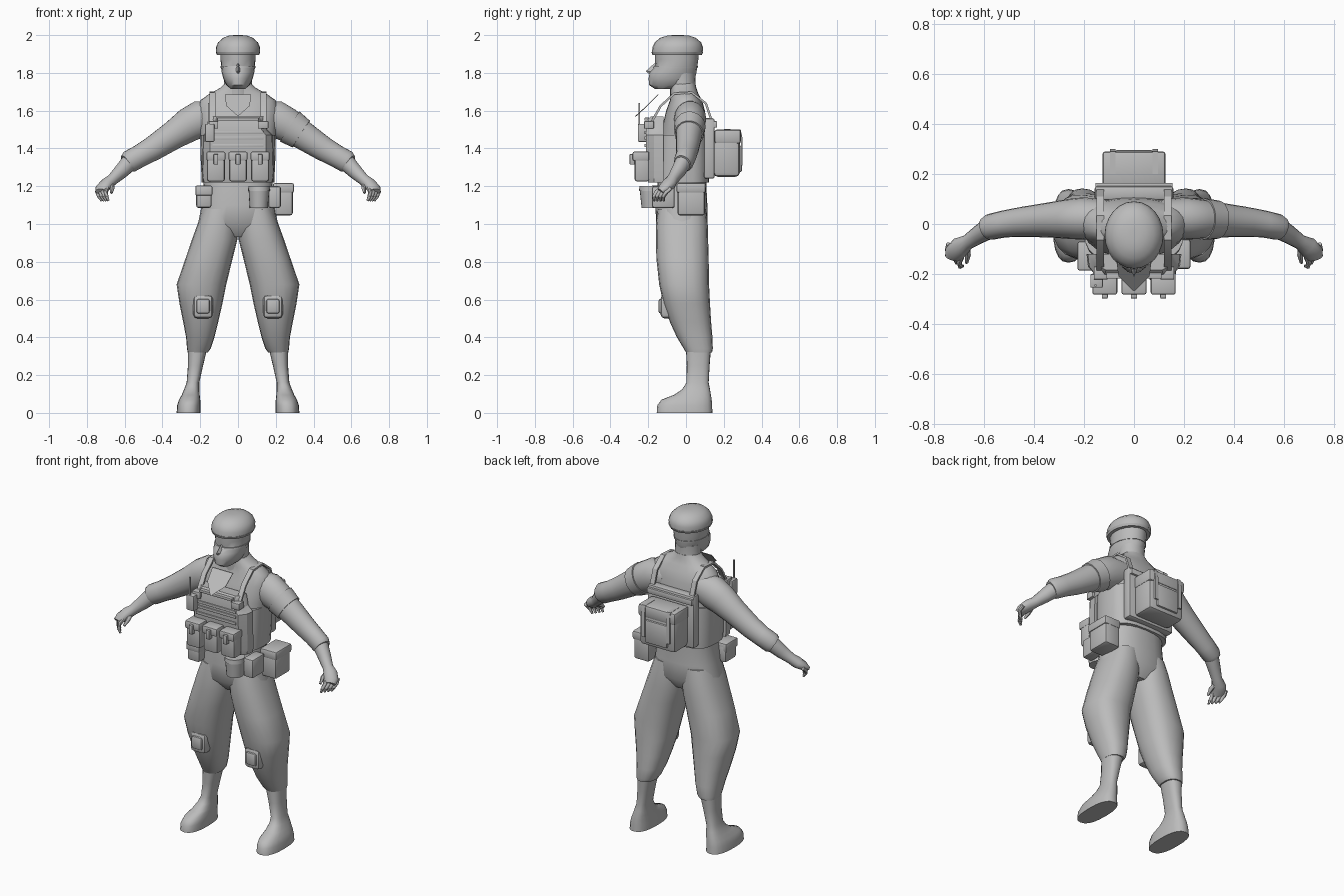
import bpy, bmesh, math
from mathutils import Vector

grey = bpy.data.materials.new("plain grey")
grey.diffuse_color = (0.5, 0.5, 0.5, 1)


def finish(name, bm, angle=40):
    bmesh.ops.recalc_face_normals(bm, faces=bm.faces[:])
    me = bpy.data.meshes.new(name)
    bm.to_mesh(me)
    bm.free()
    me.materials.append(grey)
    ob = bpy.data.objects.new(name, me)
    bpy.context.collection.objects.link(ob)
    bpy.ops.object.select_all(action='DESELECT')
    ob.select_set(True)
    bpy.context.view_layer.objects.active = ob
    bpy.ops.object.shade_smooth_by_angle(angle=math.radians(angle))
    return ob


def loft(name, rings, angle=40):
    """Skin a list of equal point rings and cap both ends."""
    bm = bmesh.new()
    vs = [[bm.verts.new(p) for p in r] for r in rings]
    n = len(vs[0])
    for a, b in zip(vs, vs[1:]):
        for i in range(n):
            j = (i + 1) % n
            bm.faces.new((a[i], a[j], b[j], b[i]))
    bm.faces.new(vs[0])
    bm.faces.new(vs[-1])
    return finish(name, bm, angle)


def curve_pt(a, power):
    c, s = math.cos(a), math.sin(a)
    return (math.copysign(abs(c) ** power, c), math.copysign(abs(s) ** power, s))


def stack(name, rows, s=1, n=20, power=0.85, angle=40):
    """Horizontal rings from rows of (z, x0, x1, y0, y1)."""
    rings = []
    for z, x0, x1, y0, y1 in rows:
        r = []
        for i in range(n):
            c, d = curve_pt(2 * math.pi * i / n, power)
            r.append((s * ((x0 + x1) / 2 + c * (x1 - x0) / 2),
                      (y0 + y1) / 2 + d * (y1 - y0) / 2, z))
        rings.append(r)
    return loft(name, rings, angle)


def body(rows):
    return [(z, -w, w, y0, y1) for z, w, y0, y1 in rows]


def limb(name, rows, s=1, n=14, angle=45):
    """Tube through rows of (x, y, z, radius up, radius sideways)."""
    pts = [Vector((s * r[0], r[1], r[2])) for r in rows]
    rings = []
    for i, (p, r) in enumerate(zip(pts, rows)):
        t = (pts[min(i + 1, len(pts) - 1)] - pts[max(i - 1, 0)]).normalized()
        side = t.cross(Vector((0, 0, 1))).normalized()
        up = side.cross(t)
        rings.append([p + side * math.cos(a) * r[4] + up * math.sin(a) * r[3]
                      for a in (2 * math.pi * k / n for k in range(n))])
    return loft(name, rings, angle)


def box(name, x0, x1, y0, y1, z0, z1, bev=0.008):
    bm = bmesh.new()
    bmesh.ops.create_cube(bm, size=1)
    for v in bm.verts:
        v.co = ((x0 + x1) / 2 + v.co.x * (x1 - x0), (y0 + y1) / 2 + v.co.y * (y1 - y0),
                (z0 + z1) / 2 + v.co.z * (z1 - z0))
    if bev:
        bmesh.ops.bevel(bm, geom=bm.edges[:], offset=bev, segments=2,
                        profile=0.5, affect='EDGES')
    return finish(name, bm, 35)


def strap(name, x, w, path, t=0.012):
    """Flat ribbon of width w along a (y, z) path."""
    rings = []
    for i, (y, z) in enumerate(path):
        a, b = path[max(i - 1, 0)], path[min(i + 1, len(path) - 1)]
        d = Vector((b[0] - a[0], b[1] - a[1])).normalized()
        ny, nz = -d.y * t, d.x * t
        rings.append([(x - w / 2, y, z), (x + w / 2, y, z),
                      (x + w / 2, y + ny, z + nz), (x - w / 2, y + ny, z + nz)])
    return loft(name, rings, 30)


# Torso with sloping shoulders
stack("torso", body([
    (0.93, 0.10, -0.10, 0.07), (1.0, 0.212, -0.158, 0.115), (1.1, 0.192, -0.162, 0.113),
    (1.2, 0.182, -0.152, 0.108), (1.35, 0.19, -0.14, 0.113), (1.5, 0.205, -0.13, 0.113),
    (1.6, 0.215, -0.105, 0.10), (1.655, 0.20, -0.085, 0.085), (1.69, 0.15, -0.08, 0.065),
    (1.72, 0.095, -0.08, 0.055), (1.745, 0.07, -0.08, 0.05)]), n=24)

# Neck, bearded head and nose
stack("neck", body([(1.66, 0.085, -0.085, 0.06), (1.72, 0.074, -0.085, 0.048),
                    (1.80, 0.076, -0.10, 0.052)]), power=1)
stack("head", body([
    (1.715, 0.038, -0.165, -0.06), (1.735, 0.062, -0.195, 0.02), (1.77, 0.078, -0.198, 0.048),
    (1.805, 0.087, -0.192, 0.056), (1.835, 0.09, -0.162, 0.06), (1.87, 0.092, -0.165, 0.065),
    (1.93, 0.094, -0.165, 0.07)]), power=1)
loft("nose", [[(-0.007, -0.15, 1.85), (0.007, -0.15, 1.85), (0, -0.168, 1.85)],
              [(-0.018, -0.17, 1.805), (0.018, -0.17, 1.805), (0, -0.212, 1.81)],
              [(-0.012, -0.17, 1.795), (0.012, -0.17, 1.795), (0, -0.20, 1.797)]])
stack("head_strap", body([(1.826, 0.092, -0.175, 0.062), (1.836, 0.093, -0.17, 0.063)]), power=1)

# Soft cap with a narrow brim band
stack("cap", body([
    (1.898, 0.107, -0.174, 0.08), (1.904, 0.115, -0.18, 0.088), (1.935, 0.117, -0.178, 0.09),
    (1.962, 0.105, -0.165, 0.08), (1.985, 0.08, -0.138, 0.052), (1.997, 0.048, -0.10, 0.018),
    (2.0, 0.02, -0.07, -0.02)]), n=24, power=1)
stack("cap_band", body([(1.896, 0.112, -0.178, 0.084), (1.910, 0.118, -0.183, 0.091)]),
      n=24, power=1)

# Pointed neck cloth
loft("neck_cloth", [[(x, y + d, z) for x, y, z in
                     ((-0.07, -0.15, 1.685), (0.07, -0.15, 1.685), (0.062, -0.21, 1.625),
                      (0, -0.27, 1.57), (-0.062, -0.21, 1.625))] for d in (0, 0.006)])

for s, side in ((1, "left"), (-1, "right")):
    # Trouser leg, shin and boot
    stack(side + "_trouser_leg", [
        (1.08, 0, 0.185, -0.15, 0.105), (1.0, 0, 0.214, -0.159, 0.115),
        (0.92, 0.003, 0.243, -0.159, 0.117), (0.82, 0.028, 0.277, -0.157, 0.12),
        (0.68, 0.062, 0.325, -0.142, 0.122), (0.58, 0.082, 0.31, -0.12, 0.127),
        (0.48, 0.105, 0.29, -0.085, 0.133), (0.40, 0.125, 0.275, -0.048, 0.14),
        (0.34, 0.145, 0.27, -0.012, 0.142), (0.32, 0.16, 0.266, 0.0, 0.138)], s)
    stack(side + "_boot", [
        (0.34, 0.163, 0.265, 0, 0.132), (0.25, 0.185, 0.265, 0.004, 0.125),
        (0.16, 0.205, 0.272, 0.002, 0.12), (0.125, 0.205, 0.285, -0.02, 0.127),
        (0.095, 0.203, 0.298, -0.065, 0.132), (0.07, 0.2, 0.312, -0.13, 0.136),
        (0.04, 0.198, 0.322, -0.152, 0.138), (0, 0.198, 0.325, -0.155, 0.14)], s, power=0.8)
    # Knee pad with raised centre
    k = s * 0.185
    box(side + "_knee_pad", k - 0.052, k + 0.052, -0.135, -0.06, 0.5, 0.625, 0.022)
    box(side + "_knee_cap", k - 0.036, k + 0.036, -0.146, -0.10, 0.525, 0.605, 0.014)

    # Sleeve, cuff, forearm and palm
    limb(side + "_sleeve", [
        (0.10, 0.02, 1.575, 0.08, 0.075), (0.20, 0.022, 1.555, 0.10, 0.085),
        (0.26, 0.02, 1.525, 0.092, 0.08), (0.34, 0.016, 1.472, 0.077, 0.07),
        (0.45, 0.008, 1.40, 0.066, 0.06), (0.52, 0, 1.36, 0.06, 0.054),
        (0.575, -0.012, 1.33, 0.06, 0.052), (0.59, -0.018, 1.32, 0.05, 0.046)], s, 18)
    limb(side + "_forearm", [
        (0.57, -0.012, 1.33, 0.048, 0.044), (0.62, -0.042, 1.278, 0.04, 0.037),
        (0.665, -0.072, 1.235, 0.031, 0.03), (0.695, -0.09, 1.212, 0.033, 0.04),
        (0.72, -0.118, 1.187, 0.026, 0.04), (0.725, -0.135, 1.172, 0.018, 0.032)], s)
    # Curled fingers and thumb
    for f in range(4):
        o = f * 0.017
        limb(f"{side}_finger_{f + 1}", [
            (0.69 + o, -0.132 + o, 1.19, 0.011, 0.011), (0.70 + o * 0.9, -0.155 + o, 1.17, 0.012, 0.011),
            (0.695 + o * 0.8, -0.17 + o, 1.145, 0.01, 0.01),
            (0.685 + o * 0.7, -0.168 + o, 1.122, 0.006, 0.006)], s, 8)
    limb(side + "_thumb", [
        (0.67, -0.09, 1.21, 0.014, 0.014), (0.665, -0.125, 1.19, 0.013, 0.012),
        (0.67, -0.155, 1.165, 0.007, 0.007)], s, 8)

    # Shoulder strap, strap clip and backpack strap
    strap(side + "_shoulder_strap", s * 0.135, 0.03, [
        (-0.175, 1.54), (-0.13, 1.62), (-0.06, 1.685), (0.03, 1.69), (0.10, 1.635), (0.135, 1.53)])
    box(side + "_strap_clip", s * 0.133 - 0.028, s * 0.133 + 0.028, -0.222, -0.17, 1.505, 1.545, 0.004)
    strap(side + "_pack_strap", s * 0.085, 0.022, [
        (0.2, 1.492), (0.285, 1.492), (0.29, 1.45), (0.29, 1.31)], 0.01)

# Arm band on one sleeve
limb("arm_band", [(0.275, 0.02, 1.515, 0.096, 0.084), (0.335, 0.017, 1.476, 0.085, 0.077)], 1, 18)
box("arm_patch", 0.315, 0.355, -0.03, 0.05, 1.525, 1.55, 0.004)

# Vest: side wrap, front and back plates
stack("vest_wrap", body([(1.22, 0.192, -0.165, 0.122), (1.35, 0.198, -0.16, 0.124),
                         (1.47, 0.2, -0.15, 0.122)]), n=24, power=0.65)
loft("vest_front", [[(sx * w, y, z) for sx, y in
                     ((-1, -0.12), (-0.97, -0.17), (-0.8, f), (0.8, f), (0.97, -0.17), (1, -0.12))]
                    for z, w, f in ((1.22, 0.185, -0.20), (1.25, 0.19, -0.208), (1.47, 0.185, -0.212),
                                    (1.50, 0.155, -0.212), (1.555, 0.145, -0.20), (1.57, 0.14, -0.185))], 30)
box("vest_back", -0.158, 0.158, 0.095, 0.152, 1.24, 1.56, 0.012)
box("vest_back_top", -0.155, 0.155, 0.14, 0.165, 1.51, 1.545, 0.005)
for i, z in enumerate((1.415, 1.455, 1.485, 1.555)):
    w = 0.135 if i < 3 else 0.11
    box(f"webbing_{i + 1}", -w, w, -0.219, -0.195, z - 0.008, z + 0.008, 0.002)

# Three chest pouches with flaps and buckles
for i, x in enumerate((-0.117, 0, 0.117)):
    box(f"chest_pouch_{i + 1}", x - 0.047, x + 0.047, -0.272, -0.195, 1.225, 1.37, 0.012)
    box(f"pouch_flap_{i + 1}", x - 0.05, x + 0.05, -0.282, -0.195, 1.335, 1.383, 0.008)
    box(f"pouch_buckle_{i + 1}", x - 0.012, x + 0.012, -0.298, -0.268, 1.315, 1.37, 0.003)

# Radio and antenna
box("radio", -0.175, -0.125, -0.255, -0.20, 1.435, 1.53, 0.006)
box("antenna", -0.158, -0.150, -0.251, -0.243, 1.52, 1.64, 0)

# Backpack with lid and outer pocket
box("backpack", -0.122, 0.122, 0.145, 0.285, 1.25, 1.49, 0.022)
box("backpack_lid", -0.127, 0.127, 0.15, 0.291, 1.425, 1.50, 0.014)
box("backpack_pocket", -0.075, 0.075, 0.27, 0.296, 1.275, 1.415, 0.008)

# Belt pouches
box("belt_pouch_right", -0.222, -0.14, -0.18, -0.07, 1.085, 1.195, 0.014)
box("belt_flap_right", -0.226, -0.136, -0.186, -0.07, 1.15, 1.203, 0.008)
stack("round_pouch", [(1.085, 0.062, 0.158, -0.235, -0.13), (1.18, 0.056, 0.166, -0.245, -0.13)], power=1)
stack("round_pouch_lid", [(1.175, 0.053, 0.169, -0.249, -0.127), (1.2, 0.055, 0.167, -0.246, -0.13)], power=1)
box("belt_pouch_left", 0.16, 0.227, -0.18, -0.06, 1.085, 1.2, 0.012)
box("hip_pouch", 0.185, 0.29, -0.045, 0.10, 1.045, 1.2, 0.014)
box("hip_pouch_flap", 0.185, 0.296, -0.05, 0.104, 1.165, 1.217, 0.01)
